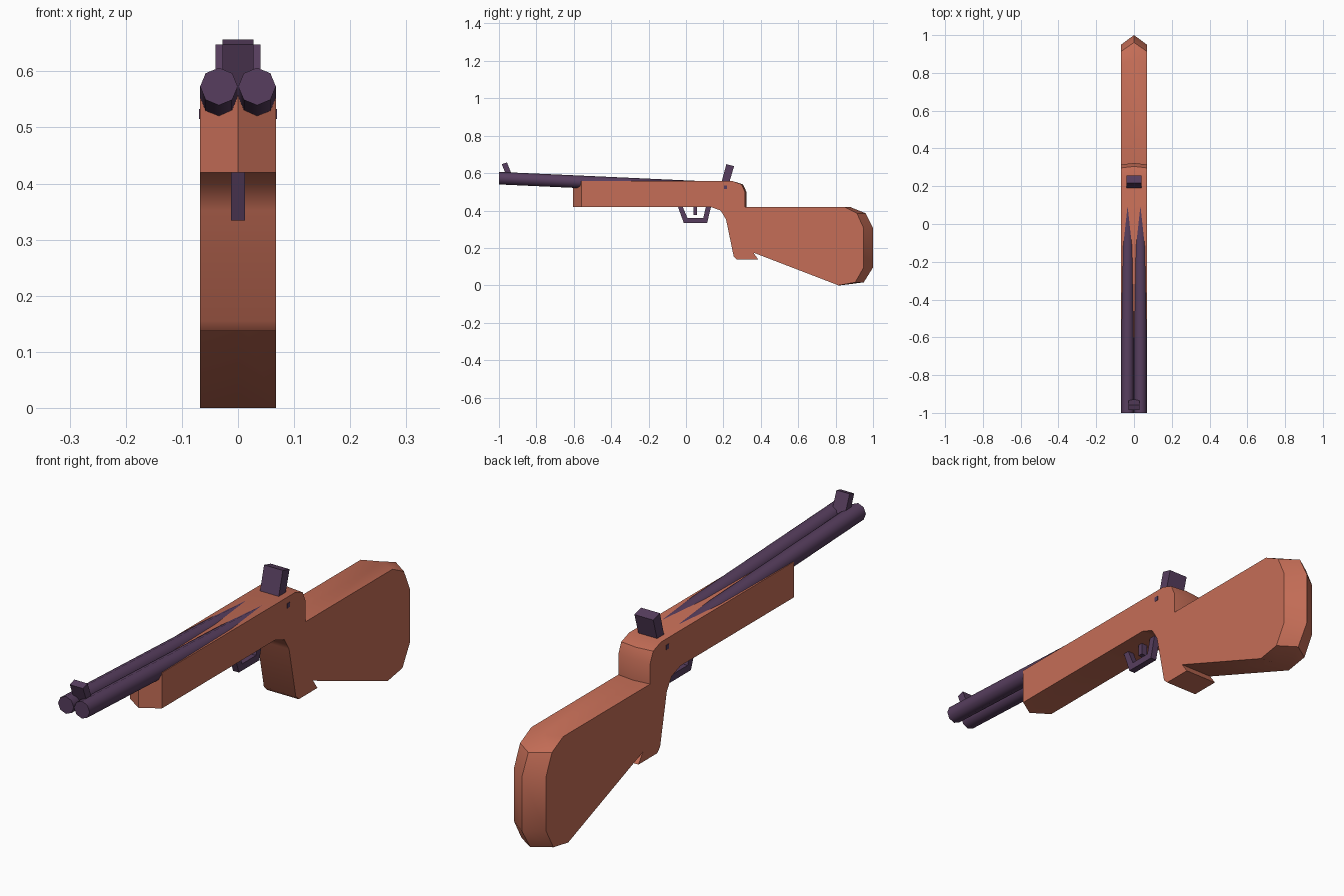
import bpy, bmesh, math
from mathutils import Vector

if "Cube" in bpy.data.objects:
    bpy.data.objects.remove(bpy.data.objects["Cube"])


def material(name, rgb):
    m = bpy.data.materials.new(name)
    m.diffuse_color = (*rgb, 1)
    m.use_nodes = True
    m.node_tree.nodes["Principled BSDF"].inputs["Base Color"].default_value = m.diffuse_color
    return m


WOOD = material("red brown wood", (0.56, 0.155, 0.095))
METAL = material("dark purple metal", (0.095, 0.048, 0.112))


def finish(name, bm, mat, smooth=None):
    bmesh.ops.recalc_face_normals(bm, faces=bm.faces)
    me = bpy.data.meshes.new(name)
    bm.to_mesh(me)
    bm.free()
    me.materials.append(mat)
    ob = bpy.data.objects.new(name, me)
    bpy.context.collection.objects.link(ob)
    if smooth:
        bpy.ops.object.select_all(action='DESELECT')
        ob.select_set(True)
        bpy.context.view_layer.objects.active = ob
        bpy.ops.object.shade_smooth_by_angle(angle=math.radians(smooth))
    return ob


def loft_profiles(name, slices, mat, smooth=None):
    """Join (x, [(y, z), ...]) slices of equal length into a solid."""
    bm = bmesh.new()
    rings = [[bm.verts.new((x, y, z)) for y, z in pts] for x, pts in slices]
    n = len(rings[0])
    for a, b in zip(rings, rings[1:]):
        for i in range(n):
            j = (i + 1) % n
            bm.faces.new((a[i], a[j], b[j], b[i]))
    bm.faces.new(rings[0])
    bm.faces.new(rings[-1])
    return finish(name, bm, mat, smooth)


def plate(name, half, pts, mat=METAL):
    return loft_profiles(name, [(-half, pts), (half, pts)], mat)


# Stock: (y, z, extra y on the centre line), which gives ridged ends
stock = [(-0.56, 0.42, -0.045), (0.13, 0.42, 0), (0.185, 0.40, 0), (0.214, 0.353, 0),
         (0.255, 0.155, 0), (0.273, 0.137, 0), (0.387, 0.137, 0), (0.36, 0.175, 0),
         (0.815, 0.0, 0.01), (0.905, 0.016, 0.045), (0.95, 0.096, 0.05),
         (0.95, 0.305, 0.05), (0.914, 0.385, 0.047), (0.845, 0.42, 0.03),
         (0.315, 0.42, 0.008), (0.315, 0.50, 0.008), (0.297, 0.54, 0.008),
         (0.25, 0.557, 0), (-0.56, 0.557, -0.045)]
side = [(y, z) for y, z, d in stock]
middle = [(y + d, z) for y, z, d in stock]
loft_profiles("stock", [(-0.068, side), (0, middle), (0.068, side)], WOOD, 40)

# Twin eight-sided barrels, sinking into the stock towards the back
for label, s in (("left", -1), ("right", 1)):
    bm = bmesh.new()
    ends = []
    for y, z in ((-1.0, 0.573), (0.24, 0.517)):
        ends.append([bm.verts.new((s * 0.034 + 0.0335 * math.cos(k * math.pi / 4), y,
                                   z + 0.0335 * math.sin(k * math.pi / 4)))
                     for k in range(8)])
    for k in range(8):
        j = (k + 1) % 8
        bm.faces.new((ends[0][k], ends[0][j], ends[1][j], ends[1][k]))
    bm.faces.new(ends[0])
    bm.faces.new(ends[1])
    finish(label + "_barrel", bm, METAL, 50)

# Sights leaning on top of the barrels
plate("front_sight", 0.028, [(-0.985, 0.648), (-0.957, 0.657), (-0.928, 0.585), (-0.956, 0.575)])
plate("rear_sight", 0.04, [(0.216, 0.648), (0.257, 0.637), (0.23, 0.545), (0.188, 0.545)])

# Small pin through the receiver
plate("receiver_pin", 0.0695, [(0.202, 0.515), (0.219, 0.515), (0.219, 0.533), (0.202, 0.533)])

# Trigger guard loop and trigger
plate("trigger_guard", 0.0125,
      [(-0.045, 0.425), (-0.012, 0.334), (0.113, 0.334), (0.135, 0.425),
       (0.108, 0.425), (0.092, 0.36), (0.008, 0.36), (-0.02, 0.425)])
plate("trigger", 0.0125, [(0.04, 0.425), (0.04, 0.375), (0.06, 0.375), (0.06, 0.425)])
